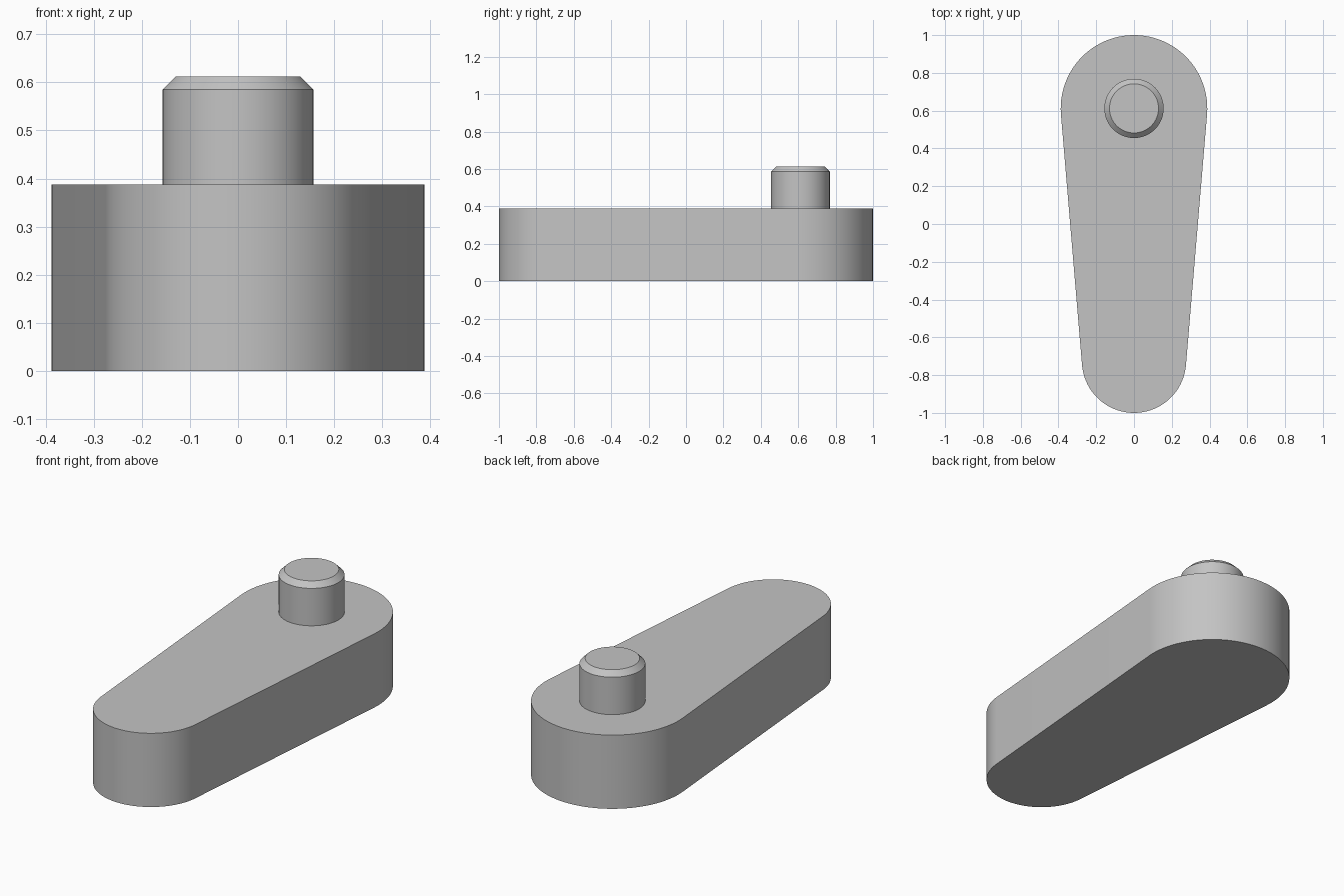
import bpy
import bmesh
from math import asin, cos, sin, pi, radians

cube = bpy.data.objects.get("Cube")
if cube:
    bpy.data.objects.remove(cube, do_unlink=True)

# Dimensions
BIG_R, SMALL_R = 0.388, 0.276
BIG_Y, SMALL_Y = 1 - BIG_R, SMALL_R - 1
ARM_HEIGHT = 0.388
PIN_R, PIN_TOP, CHAMFER = 0.157, 0.612, 0.027

grey = bpy.data.materials.new("plain_grey")
grey.use_nodes = True
colour = (0.55, 0.55, 0.55, 1)
grey.diffuse_color = colour
grey.node_tree.nodes["Principled BSDF"].inputs["Base Color"].default_value = colour


def arc(radius, centre_y, start, end, steps):
    """Points along an arc centred on the y axis."""
    angles = [start + (end - start) * i / steps for i in range(steps + 1)]
    return [(radius * cos(a), centre_y + radius * sin(a)) for a in angles]


def extrude_outline(name, outline, bottom, top, chamfer=0):
    """Extrude a closed outline upward, with an optional chamfered top rim."""
    bm = bmesh.new()
    face = bm.faces.new([bm.verts.new((x, y, bottom)) for x, y in outline])
    result = bmesh.ops.extrude_face_region(bm, geom=[face], use_keep_orig=True)
    for v in result["geom"]:
        if isinstance(v, bmesh.types.BMVert):
            v.co.z = top
    if chamfer:
        rim = [e for e in bm.edges if all(v.co.z == v.co.z and abs(v.co.z - top) < 1e-5 for v in e.verts)]
        bmesh.ops.bevel(bm, geom=rim, offset=chamfer, segments=1, affect='EDGES')
    bmesh.ops.recalc_face_normals(bm, faces=bm.faces)
    mesh = bpy.data.meshes.new(name)
    bm.to_mesh(mesh)
    bm.free()
    mesh.materials.append(grey)
    obj = bpy.data.objects.new(name, mesh)
    bpy.context.collection.objects.link(obj)
    bpy.ops.object.select_all(action='DESELECT')
    obj.select_set(True)
    bpy.context.view_layer.objects.active = obj
    bpy.ops.object.shade_smooth_by_angle(angle=radians(30))
    return obj


# Tapered arm: two round ends joined by tangent sides
tilt = asin((BIG_R - SMALL_R) / (BIG_Y - SMALL_Y))
outline = arc(BIG_R, BIG_Y, -tilt, pi + tilt, 48)
outline += arc(SMALL_R, SMALL_Y, pi + tilt, 2 * pi - tilt, 48)
extrude_outline("tapered_arm", outline, 0, ARM_HEIGHT)

# Round pin with a chamfered tip, standing on the wide end
circle = arc(PIN_R, BIG_Y, 0, 2 * pi, 64)[:-1]
extrude_outline("pin", circle, ARM_HEIGHT - 0.01, PIN_TOP, CHAMFER)
